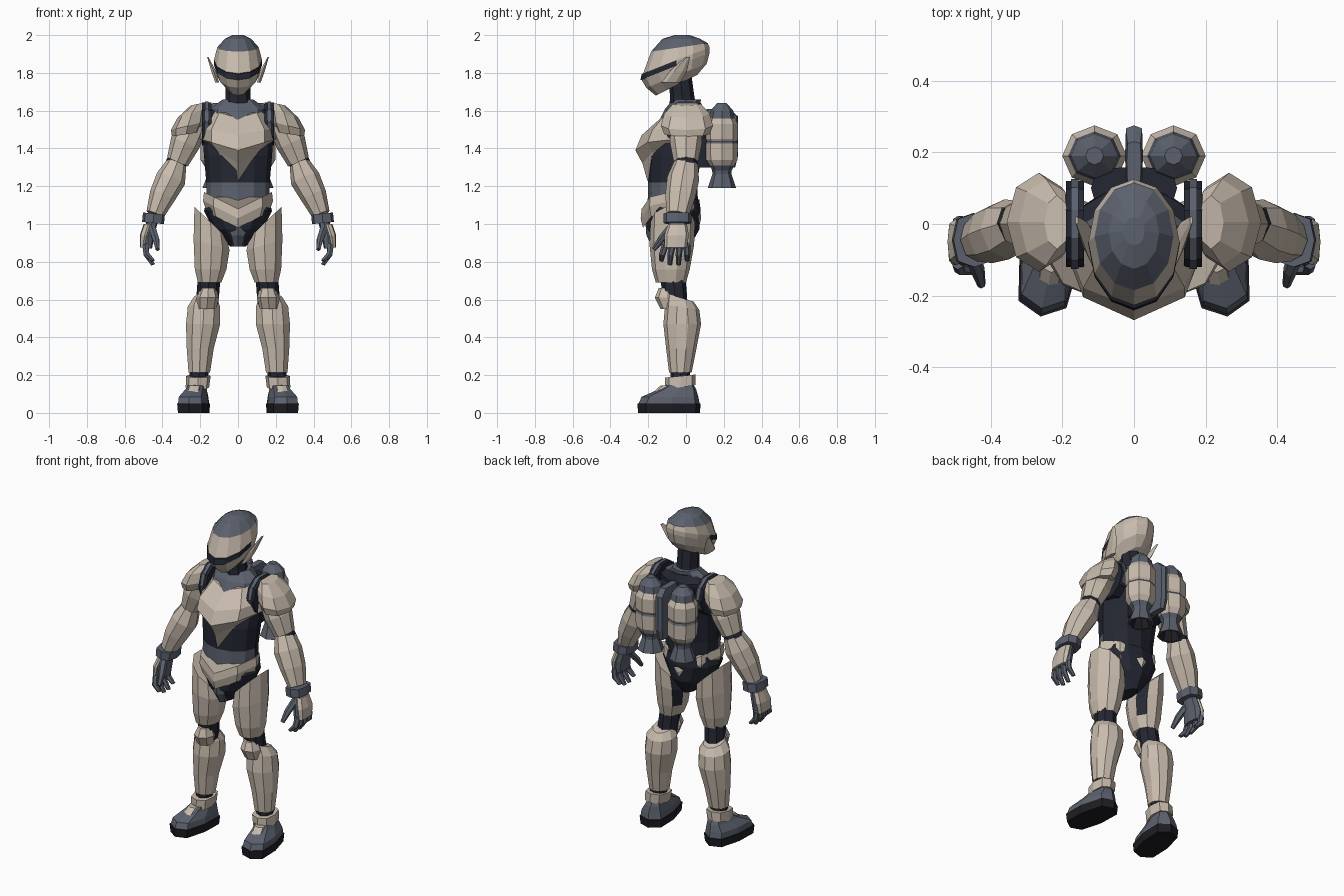
import bpy
import bmesh
from math import cos, sin, tau
from mathutils import Vector

default_cube = bpy.data.objects.get("Cube")
if default_cube:
    bpy.data.objects.remove(default_cube, do_unlink=True)


def make_material(name, red, green, blue):
    material = bpy.data.materials.new(name)
    material.use_nodes = True
    colour = (red, green, blue, 1)
    material.diffuse_color = colour
    material.node_tree.nodes["Principled BSDF"].inputs["Base Color"].default_value = colour
    return material


PALETTE = {
    "bone": make_material("bone_armour", .58, .5, .42),
    "slate": make_material("slate_grey", .105, .12, .155),
    "navy": make_material("dark_undersuit", .018, .02, .032),
    "black": make_material("black_rubber", .013, .013, .017),
}
SLOTS = list(PALETTE)


def signed_power(value, exponent):
    return abs(value) ** exponent * (1 if value > 0 else -1)


def loft(name, colour, rings, sides=8, mirror=False, level=True, back=None, square=1, twist=0):
    """Skin rings of (x, y, z, half width, half depth, slope along y, rise along x).
    Level rings are horizontal, the others stand square to the line of the part."""
    bm = bmesh.new()
    axis = Vector((0, 0, 1))
    if not level:
        axis = (Vector(rings[-1][:3]) - Vector(rings[0][:3])).normalized()
    across = Vector((0, 1, 0))
    across = (across - axis * across.dot(axis)).normalized()
    side = across.cross(axis)
    loops = []
    for ring in rings:
        x, y, z, width, depth, slope, rise = (tuple(ring) + (0, 0))[:7]
        loop = []
        for step in range(sides):
            angle = tau * step / sides - tau / 4
            a = signed_power(round(cos(angle), 6), square) * width
            b = signed_power(round(sin(angle), 6), square)
            b *= back if back and b > 0 else depth
            a, b = a * cos(twist) - b * sin(twist), a * sin(twist) + b * cos(twist)
            point = Vector((x, y, z)) + side * a + across * b
            point.z += slope * (point.y - y) + rise * (abs(point.x) - abs(x))
            loop.append(bm.verts.new(point))
        loops.append(loop)

    # One colour for the whole part, or one for each band
    bands = [colour] * (len(rings) - 1) if isinstance(colour, str) else colour
    for band, lower, upper in zip(bands, loops, loops[1:]):
        for step in range(sides):
            after = (step + 1) % sides
            face = bm.faces.new((lower[step], lower[after], upper[after], upper[step]))
            face.material_index = SLOTS.index(band)
    for band, loop in ((bands[0], loops[0]), (bands[-1], loops[-1])):
        bm.faces.new(loop).material_index = SLOTS.index(band)
    bmesh.ops.recalc_face_normals(bm, faces=bm.faces)

    mesh = bpy.data.meshes.new(name)
    bm.to_mesh(mesh)
    bm.free()
    for material in PALETTE.values():
        mesh.materials.append(material)
    part = bpy.data.objects.new(name, mesh)
    bpy.context.collection.objects.link(part)
    if mirror:
        part.modifiers.new("mirror", "MIRROR")
    return part


def recolour(part, colour, test):
    """Repaint the faces whose centre passes the test."""
    for face in part.data.polygons:
        if test(face.center):
            face.material_index = SLOTS.index(colour)


# Helmet: jaw, visor band, brow and cap
helmet = loft("helmet", ["bone", "bone", "bone", "bone", "slate", "slate"], [
    (0, -.05, 1.735, .06, .11, .5),
    (0, -.05, 1.785, .11, .16, .4),
    (0, -.055, 1.835, .125, .18, .4),
    (0, -.05, 1.868, .127, .175, .38),
    (0, -.035, 1.935, .11, .15, .15),
    (0, -.025, 1.98, .07, .1),
    (0, -.02, 2, .03, .04)], sides=12)
visor = loft("visor", "navy", [
    (0, -.056, 1.836, .126, .185, .4),
    (0, -.053, 1.866, .128, .182, .4)], sides=12, back=.1)
loft("helmet_fin", "bone", [
    (.11, -.08, 1.75, .012, .05),
    (.13, -.04, 1.81, .014, .045),
    (.16, .01, 1.885, .004, .012)], mirror=True, sides=6)

# Neck and torso undersuit, with a grey abdomen at the front
loft("neck", "navy", [
    (0, -.01, 1.58, .08, .08),
    (0, -.02, 1.67, .065, .065),
    (0, -.03, 1.78, .065, .06)])
torso = loft("torso", "navy", [
    (0, -.07, 1.05, .165, .135),
    (0, -.07, 1.22, .168, .13),
    (0, -.06, 1.36, .18, .14),
    (0, -.03, 1.5, .19, .13),
    (0, 0, 1.6, .16, .1),
    (0, 0, 1.64, .09, .08)], sides=12)
recolour(torso, "slate", lambda c: c.z < 1.2 and c.y < -.08)
loft("collar", "slate", [
    (0, -.02, 1.53, .17, .13),
    (0, -.01, 1.61, .15, .1),
    (0, 0, 1.66, .08, .07)], back=.08)
loft("chest_plate", "bone", [
    (0, -.05, 1.23, .03, .155, 0, .6),
    (0, -.05, 1.32, .15, .18, 0, .6),
    (0, -.05, 1.39, .2, .218, 0, .3),
    (0, -.04, 1.47, .2, .195, 0, .2),
    (0, -.03, 1.56, .14, .1, 0, .3)], back=.06)

# Pelvis, belt and groin guard
loft("pelvis", "navy", [
    (0, -.07, .88, .04, .09),
    (0, -.07, .97, .13, .14),
    (0, -.07, 1.07, .18, .148),
    (0, -.06, 1.13, .165, .13)], sides=12)
loft("belt", "bone", [
    (0, -.08, .98, .165, .148, 0, .5),
    (0, -.08, 1.03, .185, .16, 0, .5),
    (0, -.08, 1.08, .18, .155, 0, .5)])
loft("groin_guard", "slate", [
    (0, -.12, .88, .03, .06),
    (0, -.14, .94, .05, .07),
    (0, -.14, 1.01, .08, .075)])

# Shoulders
loft("shoulder_ring", "navy", [
    (.14, 0, 1.53, .12, .12),
    (.19, 0, 1.53, .12, .12)], mirror=True, level=False, sides=10)
loft("shoulder_strap", "slate", [
    (.155, 0, 1.54, .115, .125),
    (.175, 0, 1.54, .115, .125)], mirror=True, level=False, sides=10)
loft("shoulder_pad", "bone", [
    (.275, .005, 1.475, .075, .12, 0, -.15),
    (.265, .005, 1.52, .09, .138, 0, -.25),
    (.245, .005, 1.585, .075, .12, 0, -.3),
    (.215, .005, 1.635, .035, .075, 0, -.2)], mirror=True)

# Arms
loft("upper_arm", "bone", [
    (.23, 0, 1.53, .07, .08),
    (.28, 0, 1.43, .08, .085),
    (.32, 0, 1.33, .06, .065)], mirror=True, level=False)
loft("elbow", "navy", [
    (.29, 0, 1.4, .055, .06),
    (.36, 0, 1.25, .055, .06)], mirror=True, level=False)
loft("forearm", "bone", [
    (.325, 0, 1.32, .055, .065),
    (.355, -.015, 1.24, .08, .085),
    (.4, -.03, 1.15, .07, .08),
    (.44, -.045, 1.05, .048, .06)], mirror=True, level=False)
loft("wrist_cuff", "slate", [
    (.45, -.045, 1.005, .058, .075, 0, .1),
    (.445, -.045, 1.055, .058, .075, 0, .1)], mirror=True, square=.7)

# Hands with curled fingers
loft("palm", "slate", [
    (.455, -.045, 1.01, .03, .045),
    (.475, -.05, .94, .032, .062),
    (.48, -.055, .87, .025, .065)], mirror=True, square=.7)
loft("hand_guard", "bone", [
    (.475, -.045, 1, .025, .05),
    (.495, -.05, .94, .025, .065),
    (.505, -.055, .875, .014, .06)], mirror=True, square=.7)
for number in range(4):
    y = .005 - .038 * number
    tip = .785 if number in (1, 2) else .805
    loft(f"finger_{number + 1}", "slate", [
        (.49, y, .89, .019, .018),
        (.485, y * 1.15, .84, .018, .017),
        (.45, y * 1.2, tip, .012, .012)], mirror=True, level=False, sides=6)
loft("thumb", "slate", [
    (.455, -.08, .98, .022, .022),
    (.435, -.13, .92, .02, .02),
    (.425, -.17, .865, .012, .012)], mirror=True, level=False, sides=6)

# Legs
thigh = loft("thigh", "bone", [
    (.15, -.08, .69, .065, .08),
    (.145, -.08, .76, .088, .1),
    (.14, -.075, .89, .1, .118, 0, .3),
    (.145, -.07, 1.01, .09, .118, 0, .95)], mirror=True, sides=10)
recolour(thigh, "navy", lambda c: c.x < .1 and c.y > -.06 and c.z > .78)
loft("knee_joint", "navy", [
    (.15, -.075, .75, .06, .07),
    (.165, -.05, .56, .06, .06)], mirror=True)
loft("knee_pad", "bone", [
    (.165, -.08, .55, .05, .055),
    (.16, -.095, .61, .06, .07),
    (.157, -.095, .66, .04, .05)], mirror=True)
loft("shin", "bone", [
    (.205, -.03, .215, .06, .06),
    (.2, -.025, .34, .075, .08),
    (.185, -.02, .47, .095, .1),
    (.18, -.02, .56, .09, .09, -.15),
    (.175, -.03, .61, .06, .07, -.3)], mirror=True, sides=10)
loft("ankle", "navy", [
    (.215, -.03, .12, .045, .05),
    (.205, -.03, .23, .052, .052)], mirror=True)
loft("ankle_cuff", "bone", [
    (.215, -.03, .135, .062, .08, .15),
    (.21, -.03, .195, .065, .08, .1)], mirror=True, square=.8)

# Boots
loft("boot", "slate", [
    (.235, -.09, .045, .08, .165),
    (.235, -.085, .085, .076, .152),
    (.222, -.045, .125, .056, .1),
    (.215, -.03, .15, .05, .07)], mirror=True, square=.65, twist=.15)
loft("sole", "black", [
    (.235, -.09, 0, .08, .165),
    (.235, -.09, .05, .085, .17)], mirror=True, square=.65, twist=.15)
loft("instep_plate", "bone", [
    (.235, -.14, .085, .035, .062),
    (.225, -.085, .145, .032, .05)], mirror=True, square=.6, twist=.15)

# Twin thruster pack
loft("thruster_tank", ["slate", "bone", "bone", "slate", "bone", "bone", "bone"], [
    (.11, .19, 1.28, .05, .05),
    (.11, .19, 1.31, .07, .065),
    (.11, .19, 1.34, .088, .083),
    (.11, .19, 1.425, .09, .085),
    (.11, .19, 1.437, .082, .078),
    (.11, .19, 1.45, .09, .085),
    (.11, .19, 1.53, .09, .085),
    (.11, .19, 1.56, .072, .068)], mirror=True)
loft("tank_dome", "slate", [
    (.11, .19, 1.55, .075, .07),
    (.11, .19, 1.6, .065, .06),
    (.11, .19, 1.64, .025, .025)], mirror=True)
loft("thruster_nozzle", ["slate", "slate", "slate", "black"], [
    (.11, .19, 1.31, .055, .055),
    (.11, .19, 1.265, .05, .05),
    (.11, .19, 1.19, .078, .075),
    (.11, .19, 1.19, .066, .063),
    (.11, .19, 1.25, .04, .04)], mirror=True)
loft("pack_spine", "slate", [
    (0, .19, 1.3, .02, .07),
    (0, .19, 1.36, .025, .085),
    (0, .19, 1.57, .025, .085),
    (0, .17, 1.61, .02, .06)], square=.3)
loft("pack_mount", "navy", [
    (0, .1, 1.3, .1, .06),
    (0, .1, 1.58, .12, .06)], square=.4)
